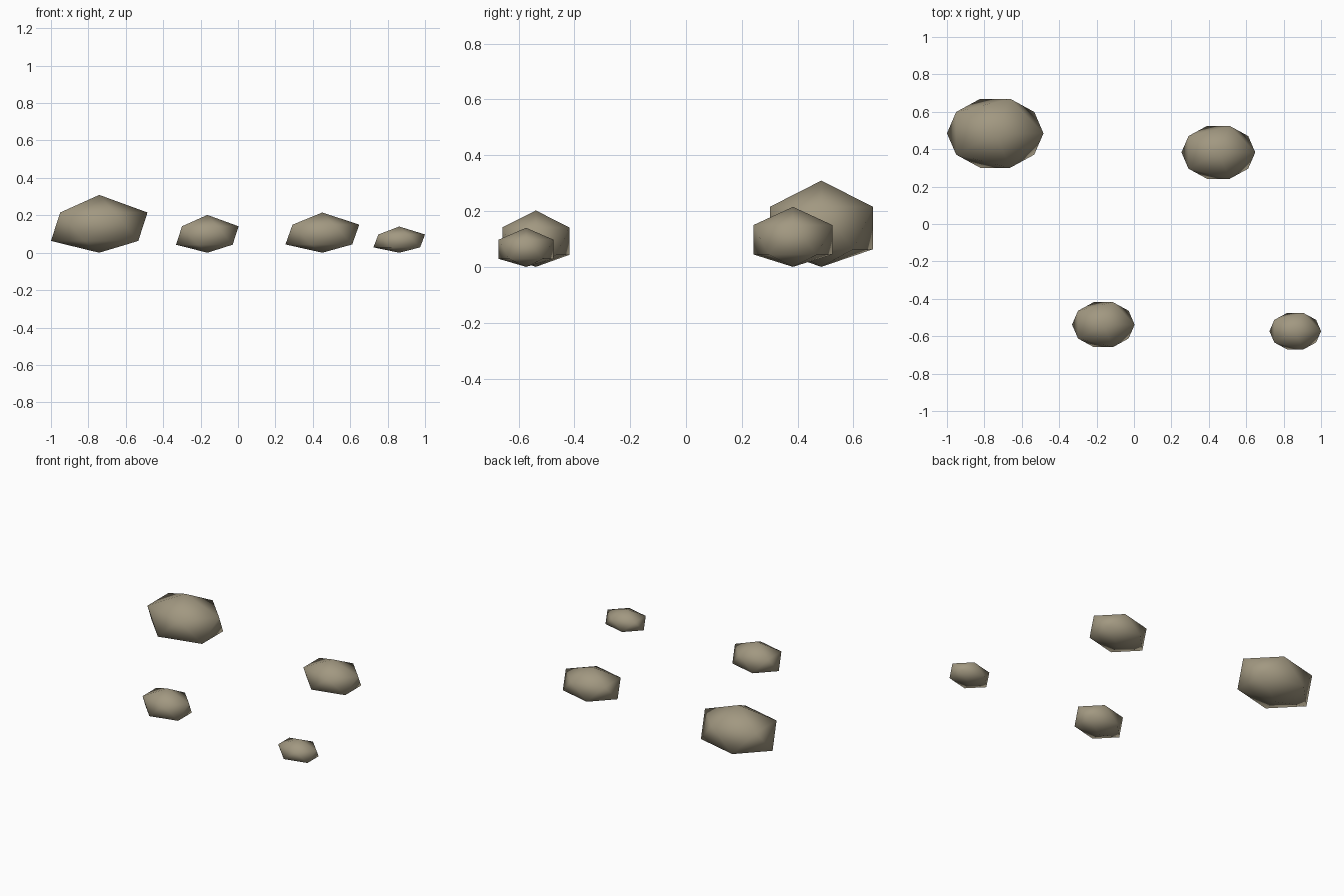
import bpy
import bmesh

cube = bpy.data.objects.get("Cube")
if cube:
    bpy.data.objects.remove(cube, do_unlink=True)

# Single stone colour
COLOUR = (0.36, 0.315, 0.22, 1.0)
stone = bpy.data.materials.new("warm_grey_stone")
stone.use_nodes = True
stone.diffuse_color = COLOUR
bsdf = stone.node_tree.nodes["Principled BSDF"]
bsdf.inputs["Base Color"].default_value = COLOUR
bsdf.inputs["Roughness"].default_value = 0.9


def rock(name, centre, radii):
    """Squashed icosahedron whose lowest point is pressed flat to the ground."""
    bm = bmesh.new()
    bmesh.ops.create_icosphere(bm, subdivisions=1, radius=1.0)
    for v in bm.verts:
        v.co = [c + r * p for c, r, p in zip(centre, radii, v.co)]
        v.co.z = max(v.co.z, 0.0)
    for f in bm.faces:
        f.smooth = True
    mesh = bpy.data.meshes.new(name)
    bm.to_mesh(mesh)
    bm.free()
    mesh.materials.append(stone)
    obj = bpy.data.objects.new(name, mesh)
    bpy.context.collection.objects.link(obj)
    return obj


# Four scattered rocks, largest to smallest
rock("large_rock", (-0.742, 0.485, 0.139), (0.2885, 0.217, 0.17))
rock("medium_rock", (0.451, 0.383, 0.097), (0.2205, 0.166, 0.118))
rock("small_rock", (-0.164, -0.538, 0.092), (0.187, 0.141, 0.11))
rock("pebble", (0.862, -0.573, 0.063), (0.1543, 0.115, 0.077))
